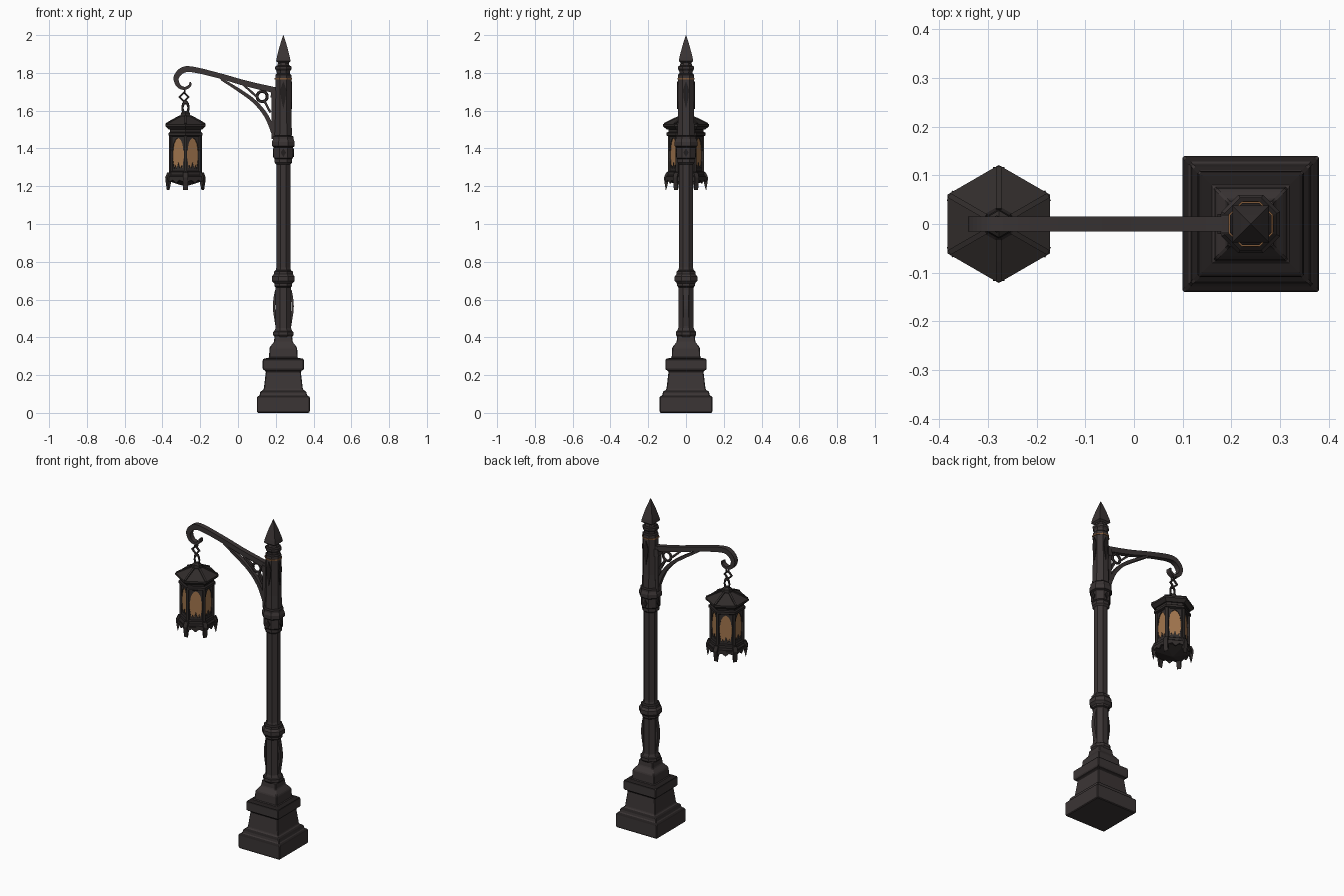
import bpy, bmesh, math
from mathutils import Vector, Matrix

if "Cube" in bpy.data.objects:
    bpy.data.objects.remove(bpy.data.objects["Cube"])

POST, LAMP = 0.24, -0.278


def material(name, rgb):
    m = bpy.data.materials.new(name)
    m.use_nodes = True
    m.diffuse_color = (*rgb, 1)
    bsdf = m.node_tree.nodes["Principled BSDF"]
    bsdf.inputs["Base Color"].default_value = (*rgb, 1)
    bsdf.inputs["Roughness"].default_value = 0.8
    return m


IRON = material("dark iron", (0.043, 0.035, 0.035))
SHADE = material("blackened iron", (0.016, 0.013, 0.013))
LAMP_IRON = material("lantern iron", (0.030, 0.025, 0.024))
GLASS = material("amber glass", (0.36, 0.18, 0.075))
BRONZE = material("bronze", (0.22, 0.10, 0.04))


def finish(name, bm, *mats):
    bmesh.ops.recalc_face_normals(bm, faces=bm.faces)
    me = bpy.data.meshes.new(name)
    bm.to_mesh(me)
    bm.free()
    for m in mats:
        me.materials.append(m)
    ob = bpy.data.objects.new(name, me)
    bpy.context.collection.objects.link(ob)
    return ob


def lathe(name, profile, sides, cx, *mats, bevel=0):
    """Stack of n-sided rings; radius is measured to the flats."""
    bm = bmesh.new()
    rings = []
    for r, z in profile:
        rr = max(r, 0.001) / math.cos(math.pi / sides)
        angles = [math.tau * (i + 0.5) / sides for i in range(sides)]
        rings.append([bm.verts.new((cx + rr * math.cos(a), rr * math.sin(a), z)) for a in angles])
    for (a, b), (p, q) in zip(zip(rings, rings[1:]), zip(profile, profile[1:])):
        groove = len(mats) > 1 and 0 < q[1] - p[1] < 0.009
        for i in range(sides):
            j = (i + 1) % sides
            f = bm.faces.new((a[i], a[j], b[j], b[i]))
            f.material_index = int(groove)
    bm.faces.new(rings[0])
    bm.faces.new(rings[-1])
    ob = finish(name, bm, *mats)
    if bevel:
        mod = ob.modifiers.new("worn edges", "BEVEL")
        mod.width, mod.segments, mod.limit_method = bevel, 1, "ANGLE"
    return ob


def spline(pts, steps):
    """Catmull-Rom samples through (r, z, half thickness) points."""
    p = [Vector(v) for v in pts]
    p = [2 * p[0] - p[1]] + p + [2 * p[-1] - p[-2]]
    out = []
    for a, b, c, d in zip(p, p[1:], p[2:], p[3:]):
        for k in range(steps):
            t = k / steps
            out.append(0.5 * (2 * b + (c - a) * t + (2 * a - 5 * b + 4 * c - d) * t * t
                              + (3 * b - a - 3 * c + d) * t ** 3))
    return out + [p[-2]]


def ribbon(name, pts, width, mat, cx=0, angle=0, steps=1):
    """Flat bar following a path in the vertical plane turned by angle about cx."""
    path = spline(pts, steps)
    bm = bmesh.new()
    rings = []
    for i, p in enumerate(path):
        t = path[min(i + 1, len(path) - 1)] - path[max(i - 1, 0)]
        n = Vector((-t.y, t.x)).normalized() * p.z
        rings.append([bm.verts.new((p.x + s * n.x, w * width / 2, p.y + s * n.y))
                      for s, w in ((1, 1), (1, -1), (-1, -1), (-1, 1))])
    for a, b in zip(rings, rings[1:]):
        for i in range(4):
            bm.faces.new((a[i], a[i - 1], b[i - 1], b[i]))
    bm.faces.new(rings[0])
    bm.faces.new(rings[-1])
    bm.transform(Matrix.Translation((cx, 0, 0)) @ Matrix.Rotation(angle, 4, "Z"))
    return finish(name, bm, mat)


def plate(name, outline, dist, thick, mat, cx, angle):
    """Upright cut-out of (sideways, z) points, standing dist from the axis."""
    bm = bmesh.new()
    face = bm.faces.new([bm.verts.new((dist, u, z)) for u, z in outline])
    out = bmesh.ops.extrude_face_region(bm, geom=[face])["geom"]
    bmesh.ops.translate(bm, vec=(thick, 0, 0),
                        verts=[v for v in out if isinstance(v, bmesh.types.BMVert)])
    bm.transform(Matrix.Translation((cx, 0, 0)) @ Matrix.Rotation(angle, 4, "Z"))
    return finish(name, bm, mat)


def ring(name, x, z, radius, tube, turn=0, sides=12, stretch=1):
    """Upright link seen as a ring from the front."""
    bpy.ops.mesh.primitive_torus_add(major_segments=sides, minor_segments=6,
                                     major_radius=radius, minor_radius=tube,
                                     location=(x, 0, z), rotation=(math.pi / 2, 0, turn))
    ob = bpy.context.object
    ob.name = name
    ob.scale.y = stretch
    ob.data.materials.append(IRON)


# Square stepped base
lathe("base", [(0.137, 0), (0.14, 0.01), (0.14, 0.085), (0.125, 0.093), (0.122, 0.113),
               (0.106, 0.121), (0.103, 0.13), (0.093, 0.215), (0.094, 0.222), (0.109, 0.23),
               (0.109, 0.282), (0.104, 0.288), (0.076, 0.291), (0.073, 0.345),
               (0.066, 0.355), (0.05, 0.375), (0.046, 0.41)], 4, POST, IRON, SHADE, bevel=0.004)

# Eight-sided post with collars
lathe("lower_post", [(0.045, 0.40), (0.054, 0.412), (0.054, 0.428), (0.046, 0.436),
                     (0.041, 0.45), (0.041, 0.665), (0.047, 0.672), (0.047, 0.684),
                     (0.060, 0.698), (0.060, 0.722), (0.050, 0.735), (0.050, 0.748),
                     (0.040, 0.756), (0.037, 0.77), (0.037, 1.325)], 8, POST, IRON, SHADE)
lathe("post_collar", [(0.037, 1.315), (0.046, 1.325), (0.046, 1.343), (0.051, 1.35),
                      (0.051, 1.405), (0.060, 1.413), (0.060, 1.435), (0.054, 1.45),
                      (0.054, 1.462), (0.044, 1.469), (0.044, 1.475)], 8, POST, IRON, SHADE)
lathe("upper_post", [(0.046, 1.47), (0.043, 1.55), (0.042, 1.765), (0.045, 1.772)], 8, POST, IRON)
lathe("bronze_band", [(0.046, 1.766), (0.046, 1.773)], 8, POST, BRONZE)
lathe("finial", [(0.042, 1.772), (0.042, 1.79), (0.034, 1.798), (0.036, 1.81), (0.043, 1.82),
                 (0.043, 1.833), (0.032, 1.84), (0.027, 1.862)], 8, POST, IRON, SHADE)
lathe("spike", [(0.024, 1.85), (0.038, 1.862), (0.034, 1.885), (0.02, 1.94), (0, 2.0)],
      4, POST, IRON)

# Raised leaves and studs on the post
for side in (0, math.pi):
    ribbon("lower_leaf", [(0.038, 0.46, 0.004), (0.042, 0.5, 0.006), (0.049, 0.55, 0.006),
                          (0.047, 0.6, 0.006), (0.040, 0.65, 0.004)], 0.026, IRON, POST, side, 3)
for k in range(4):
    turn = k * math.pi / 2
    if k != 2:
        plate("upper_leaf", [(0, 1.61), (0.012, 1.665), (0.016, 1.71), (0.008, 1.735), (0, 1.755),
                             (-0.008, 1.735), (-0.016, 1.71), (-0.012, 1.665)],
              0.041, 0.006, SHADE, POST, turn)
    plate("collar_stud", [(0, 1.355), (0.014, 1.378), (0, 1.4), (-0.014, 1.378)],
          0.05, 0.006, SHADE, POST, turn)

# Bracket arm curling into a hook
ribbon("arm", [(0.21, 1.705, 0.016), (0.05, 1.742, 0.015), (-0.1, 1.785, 0.014),
               (-0.24, 1.818, 0.015), (-0.295, 1.813, 0.016), (-0.327, 1.775, 0.014),
               (-0.315, 1.733, 0.011), (-0.283, 1.718, 0.008), (-0.256, 1.732, 0.007),
               (-0.252, 1.752, 0.004)], 0.03, IRON, steps=5)
ribbon("brace", [(0.20, 1.44, 0.012), (0.182, 1.50, 0.012), (0.145, 1.58, 0.011),
                 (0.085, 1.65, 0.010), (0.01, 1.705, 0.009), (-0.09, 1.768, 0.006)],
       0.026, IRON, steps=4)
ribbon("bracket_back", [(0.19, 1.45, 0.012), (0.19, 1.725, 0.012)], 0.036, IRON)
ribbon("bracket_joint", [(0.175, 1.69, 0.02), (0.205, 1.685, 0.022)], 0.042, IRON)
ring("bracket_ring", 0.128, 1.675, 0.027, 0.008, sides=16)
ribbon("ring_strut", [(0.105, 1.668, 0.006), (0.07, 1.70, 0.006), (0.03, 1.735, 0.005)], 0.018, IRON)
ribbon("ring_drop", [(0.14, 1.65, 0.006), (0.172, 1.59, 0.006)], 0.018, IRON)

# Hanging links
ring("diamond_link", LAMP - 0.008, 1.672, 0.024, 0.007, sides=4)
ring("turned_link", LAMP - 0.004, 1.704, 0.013, 0.005, turn=math.pi / 2)
ring("long_link", LAMP, 1.615, 0.016, 0.006, stretch=1.9)

# Six-sided lantern
lathe("lantern_roof", [(0.088, 1.50), (0.105, 1.517), (0.105, 1.528), (0.032, 1.568),
                       (0.026, 1.572), (0.024, 1.588), (0.012, 1.598)], 6, LAMP, LAMP_IRON, SHADE)
lathe("lantern_frieze", [(0.078, 1.462), (0.09, 1.469), (0.09, 1.482), (0.081, 1.488),
                         (0.081, 1.502)], 6, LAMP, LAMP_IRON, SHADE)
lathe("lantern_glass", [(0.074, 1.26), (0.074, 1.47)], 6, LAMP, GLASS)
lathe("lantern_tray", [(0.006, 1.20), (0.05, 1.214), (0.092, 1.228), (0.097, 1.236),
                       (0.097, 1.252), (0.086, 1.26), (0.086, 1.275), (0.078, 1.281)],
      6, LAMP, LAMP_IRON, SHADE)

for k in range(6):
    corner, face = math.radians(30 + 60 * k), math.radians(60 * k)
    # Corner post, roof rib with upturned tip, and hanging spike
    ribbon("corner_post", [(0.089, 1.255, 0.007), (0.089, 1.475, 0.007)], 0.016,
           LAMP_IRON, LAMP, corner)
    ribbon("roof_rib", [(0.03, 1.572, 0.004), (0.075, 1.551, 0.004), (0.116, 1.53, 0.004)],
           0.011, LAMP_IRON, LAMP, corner)
    ribbon("corner_spike", [(0.1, 1.272, 0.005), (0.108, 1.245, 0.009), (0.104, 1.222, 0.01),
                            (0.106, 1.18, 0.001)], 0.024, LAMP_IRON, LAMP, corner)
    # Pointed arch and scroll cresting around each pane
    for s in (1, -1):
        plate("pane_arch", [(s * 0.043, 1.47), (0, 1.47), (0, 1.457), (s * 0.015, 1.447),
                            (s * 0.027, 1.425), (s * 0.032, 1.39), (s * 0.043, 1.38)],
              0.072, 0.007, LAMP_IRON, LAMP, face)
        plate("pane_cresting", [(0, 1.272), (0, 1.325), (s * 0.006, 1.305), (s * 0.011, 1.293),
                                (s * 0.019, 1.312), (s * 0.024, 1.29), (s * 0.034, 1.345),
                                (s * 0.043, 1.36), (s * 0.043, 1.272)],
              0.072, 0.006, LAMP_IRON, LAMP, face)
    plate("tray_point", [(-0.05, 1.245), (0.05, 1.245), (0.046, 1.222), (0.02, 1.232),
                         (0, 1.215), (-0.02, 1.232), (-0.046, 1.222)],
          0.092, 0.008, LAMP_IRON, LAMP, face)
